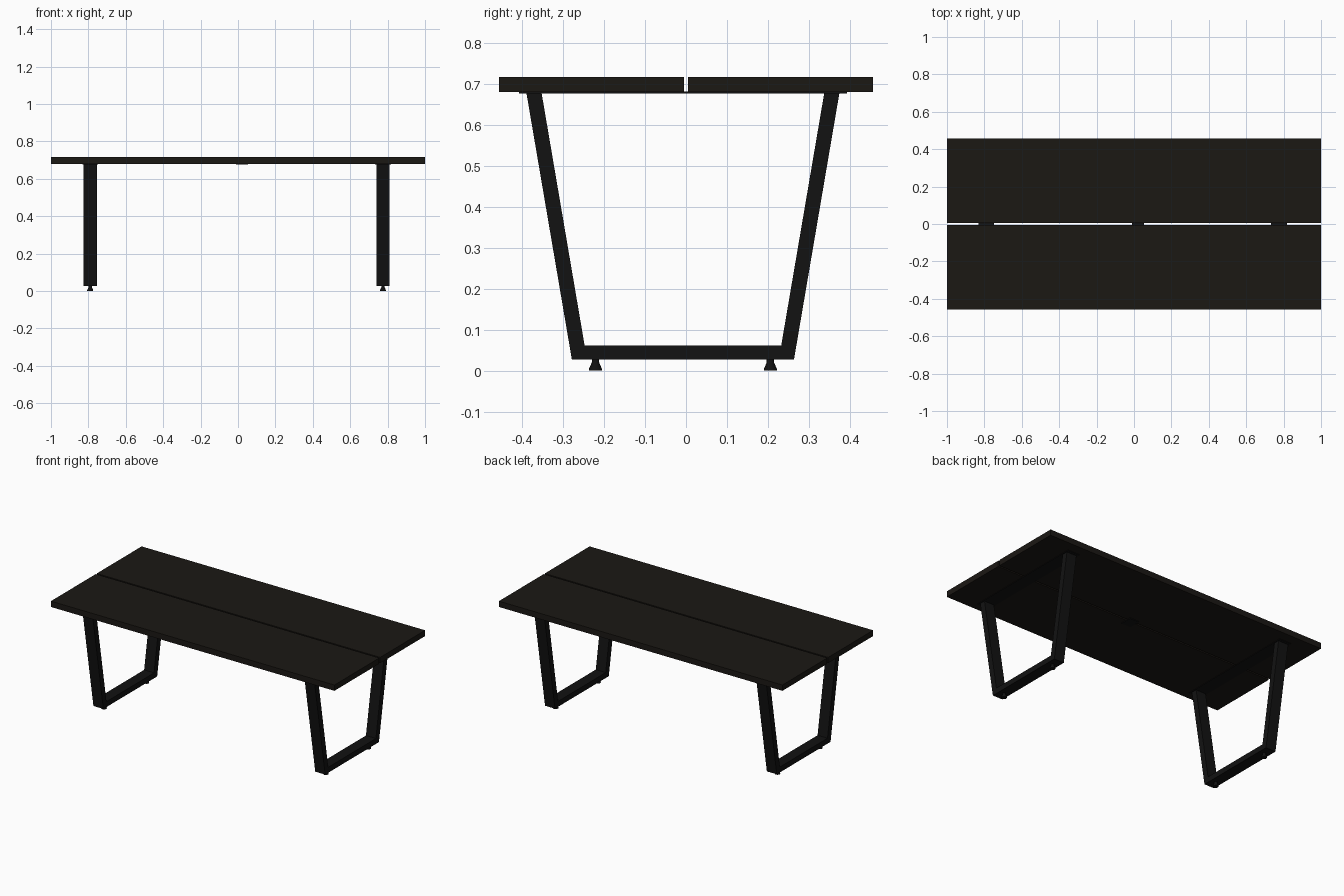
import bpy, bmesh
from mathutils import Vector

if "Cube" in bpy.data.objects:
    bpy.data.objects.remove(bpy.data.objects["Cube"])


def material(name, color):
    m = bpy.data.materials.new(name)
    m.diffuse_color = (*color, 1)
    m.use_nodes = True
    m.node_tree.nodes["Principled BSDF"].inputs["Base Color"].default_value = m.diffuse_color
    return m


WOOD = material("dark_wood", (0.011, 0.009, 0.007))
METAL = material("black_metal", (0.006, 0.006, 0.006))


def finish(name, bm, mat):
    bmesh.ops.recalc_face_normals(bm, faces=bm.faces)
    me = bpy.data.meshes.new(name)
    bm.to_mesh(me)
    bm.free()
    me.materials.append(mat)
    ob = bpy.data.objects.new(name, me)
    bpy.context.collection.objects.link(ob)
    return ob


def box(name, lo, hi, mat):
    lo, hi = Vector(lo), Vector(hi)
    bm = bmesh.new()
    bmesh.ops.create_cube(bm, size=1)
    for v in bm.verts:
        v.co = (lo + hi) / 2 + v.co * (hi - lo)
    return finish(name, bm, mat)


def leg_frame(name, x, y, width):
    # Tapered U outline, mirrored in y and extruded along x
    outer = [(0.382, 0.678), (0.271, 0.027)]
    inner = [(0.24, 0.062), (0.345, 0.678)]
    bm = bmesh.new()

    def vert(p, s):
        return bm.verts.new((x - width / 2, y + s * p[0], p[1]))

    rows = [[vert(o, s), vert(i, s)] for s, pts in ((1, (0, 1)), (-1, (1, 0)))
            for o, i in [(outer[k], inner[1 - k]) for k in pts]]
    faces = [bm.faces.new((a[0], b[0], b[1], a[1])) for a, b in zip(rows, rows[1:])]
    ext = bmesh.ops.extrude_face_region(bm, geom=faces, use_keep_orig=True)
    bmesh.ops.translate(bm, vec=(width, 0, 0),
                        verts=[g for g in ext["geom"] if isinstance(g, bmesh.types.BMVert)])
    return finish(name, bm, METAL)


def foot(name, x, y):
    # Turned levelling foot: flared base and narrow neck
    profile = [(0.016, 0), (0.016, 0.004), (0.009, 0.02), (0.009, 0.028)]
    bm = bmesh.new()
    vs = [bm.verts.new((x + r, y, z)) for r, z in profile]
    edges = [bm.edges.new(p) for p in zip(vs, vs[1:])]
    bmesh.ops.spin(bm, geom=vs + edges, cent=(x, y, 0), axis=(0, 0, 1),
                   angle=6.2831853, steps=20, use_merge=True)
    bmesh.ops.remove_doubles(bm, verts=bm.verts, dist=1e-5)
    bmesh.ops.holes_fill(bm, edges=bm.edges, sides=0)
    ob = finish(name, bm, METAL)
    bpy.ops.object.select_all(action='DESELECT')
    ob.select_set(True)
    bpy.context.view_layer.objects.active = ob
    bpy.ops.object.shade_smooth_by_angle()


# Two tabletop planks with a narrow gap
box("front_plank", (-1, -0.457, 0.68), (1, -0.005, 0.717), WOOD)
box("back_plank", (-1, 0.005, 0.68), (1, 0.457, 0.717), WOOD)

# Small plate joining the planks in the middle
box("joining_plate", (-0.012, -0.045, 0.676), (0.054, 0.03, 0.681), METAL)

# Leg frames with mounting plates and feet
CY = -0.0075
for side, x in (("left", -0.79), ("right", 0.775)):
    box(side + "_mounting_plate", (x - 0.042, CY - 0.4, 0.677), (x + 0.042, CY + 0.4, 0.681), METAL)
    leg_frame(side + "_leg_frame", x, CY, 0.07)
    for end, s in (("front", -1), ("back", 1)):
        foot(f"{side}_{end}_foot", x, CY + s * 0.2135)
